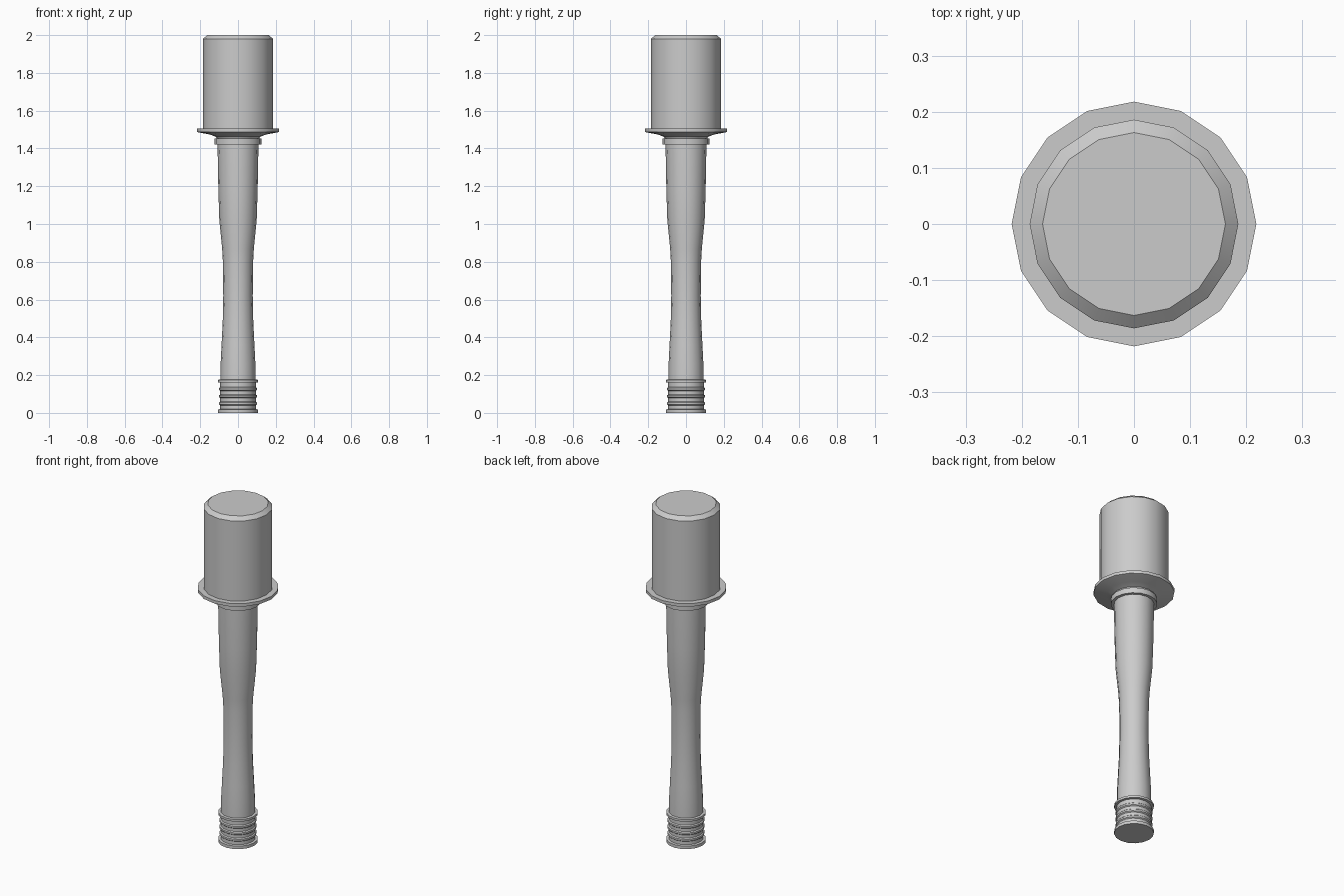
import bpy, bmesh, math

if "Cube" in bpy.data.objects:
    bpy.data.objects.remove(bpy.data.objects["Cube"])

SIDES = 16


def lathe(name, profile):
    """Revolve (radius, z) points, bottom to top, into a closed solid."""
    bm = bmesh.new()
    rings = []
    for r, z in profile:
        rings.append([bm.verts.new((r * math.cos(2 * math.pi * i / SIDES),
                                    r * math.sin(2 * math.pi * i / SIDES), z))
                      for i in range(SIDES)])
    for a, b in zip(rings, rings[1:]):
        for i in range(SIDES):
            j = (i + 1) % SIDES
            bm.faces.new((a[i], a[j], b[j], b[i]))
    bm.faces.new(rings[0][::-1])
    bm.faces.new(rings[-1])
    mesh = bpy.data.meshes.new(name)
    bm.to_mesh(mesh)
    bm.free()
    obj = bpy.data.objects.new(name, mesh)
    bpy.context.collection.objects.link(obj)
    bpy.ops.object.select_all(action='DESELECT')
    obj.select_set(True)
    bpy.context.view_layer.objects.active = obj
    bpy.ops.object.shade_smooth_by_angle(angle=math.radians(35))
    return obj


# Ribbed end cap: rim, raised ribs, upper rim
cap = [(0.107, 0.0), (0.107, 0.018), (0.094, 0.02)]
for z in (0.05, 0.088, 0.126):
    cap += [(0.094, z - 0.010), (0.100, z - 0.005), (0.100, z + 0.005), (0.094, z + 0.010)]
cap += [(0.094, 0.16), (0.107, 0.162), (0.107, 0.175), (0.094, 0.177)]
lathe("end_cap", cap)

# Waisted handle
lathe("handle", [(0.093, 0.17), (0.092, 0.26), (0.087, 0.36), (0.081, 0.48),
                 (0.078, 0.62), (0.080, 0.80), (0.084, 0.87), (0.099, 1.02),
                 (0.104, 1.18), (0.108, 1.40), (0.108, 1.43)])

# Collar joining handle and head
lathe("collar", [(0.125, 1.42), (0.125, 1.452)])

# Flared socket and flange under the head
lathe("flange", [(0.108, 1.445), (0.118, 1.462), (0.150, 1.474), (0.210, 1.485),
                 (0.218, 1.488), (0.218, 1.506)])

# Cylindrical head with chamfered top
lathe("head", [(0.186, 1.50), (0.186, 1.98), (0.163, 2.0)])
